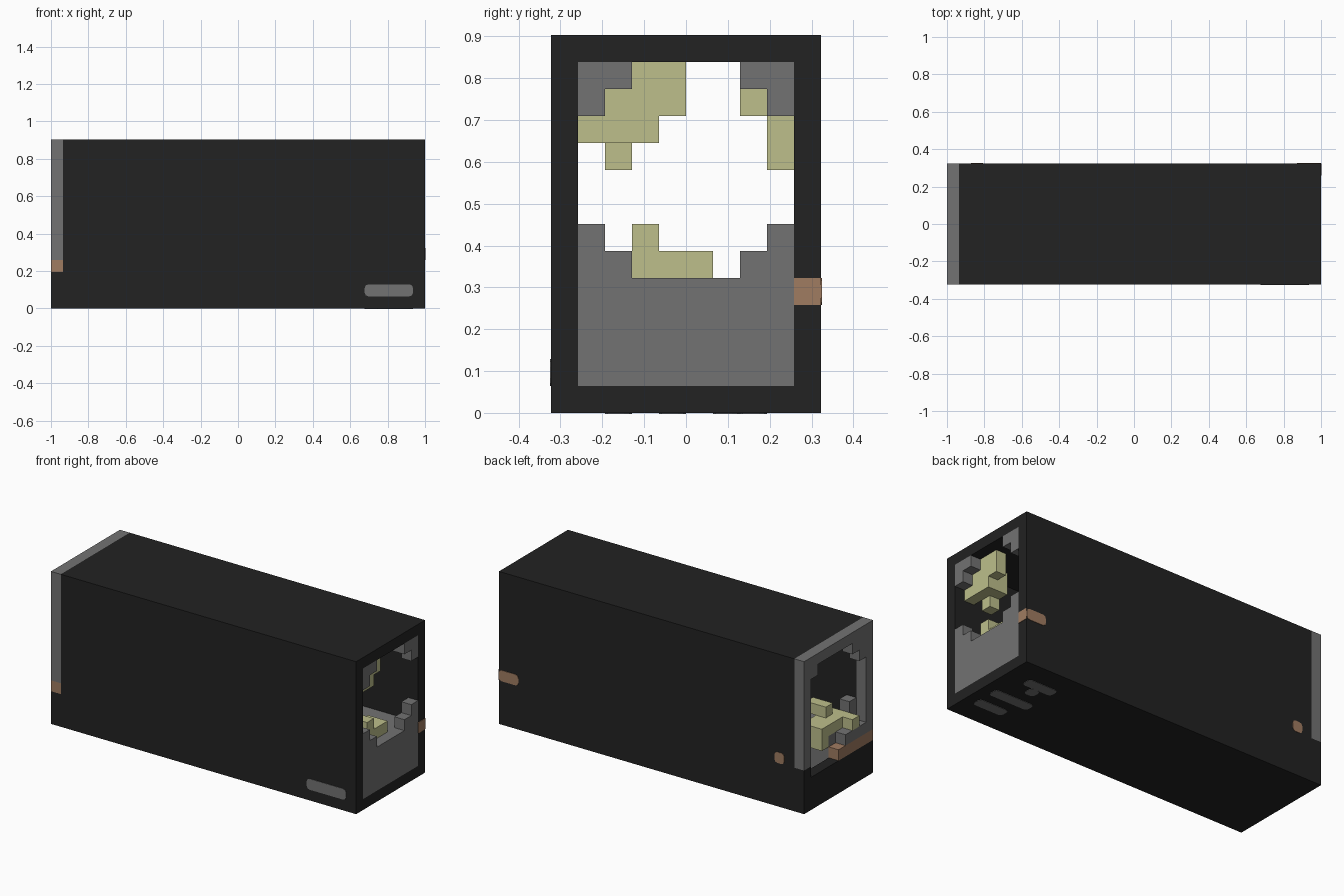
import bpy, bmesh
from mathutils import Vector

if "Cube" in bpy.data.objects:
    bpy.data.objects.remove(bpy.data.objects["Cube"], do_unlink=True)

# The whole model sits on a grid of cubes: LEN x WID x HGT
LEN, WID, HGT = 31, 10, 14
CELL = 2 / LEN
ORIGIN = Vector((-LEN / 2, -WID / 2, 0))
SKIN = 0.04      # how far a painted plate stands proud, in cells


def material(name, colour):
    mat = bpy.data.materials.new(name)
    mat.use_nodes = True
    mat.diffuse_color = (*colour, 1)
    mat.node_tree.nodes["Principled BSDF"].inputs["Base Color"].default_value = (*colour, 1)
    return mat


DARK = material("charcoal", (0.016, 0.016, 0.016))
GREY = material("stone grey", (0.17, 0.17, 0.17))
SAND = material("pale yellow", (0.51, 0.52, 0.26))
BROWN = material("copper brown", (0.35, 0.2, 0.12))


def add_box(bm, low, high):
    """Add a box between two grid corners."""
    low, high = Vector(low), Vector(high)
    verts = bmesh.ops.create_cube(bm, size=1)["verts"]
    for v in verts:
        centre = (low + high) / 2
        size = high - low
        v.co = (ORIGIN + centre + Vector(a * b for a, b in zip(v.co, size))) * CELL
    return verts


def finish(bm, name, mat):
    mesh = bpy.data.meshes.new(name)
    bm.to_mesh(mesh)
    bm.free()
    mesh.materials.append(mat)
    obj = bpy.data.objects.new(name, mesh)
    bpy.context.scene.collection.objects.link(obj)


def boxes(name, mat, *corners):
    bm = bmesh.new()
    for low, high in corners:
        add_box(bm, low, high)
    finish(bm, name, mat)


def slice_map(name, mat, start, end, top, rows):
    """Extrude a cross-section along x; rows go downwards, columns towards +y."""
    bm = bmesh.new()
    for r, row in enumerate(rows):
        for c, mark in enumerate(row):
            if mark == "#":
                add_box(bm, (start, c + 1, top - r), (end, c + 2, top - r + 1))
    finish(bm, name, mat)


def plate(name, mat, low, high, axis):
    """Thin painted plate with clipped corners, thin along the given axis."""
    bm = bmesh.new()
    add_box(bm, low, high)
    edges = [e for e in bm.edges
             if abs((e.verts[0].co - e.verts[1].co).normalized()[axis]) > 0.9]
    bmesh.ops.bevel(bm, geom=edges, offset=CELL * 0.3, segments=2,
                    profile=0.5, affect="EDGES")
    finish(bm, name, mat)


# Hollow casing, open along its length
boxes("casing", DARK,
      ((0, 0, 0), (LEN, WID, 1)),
      ((1, 0, HGT - 1), (LEN, WID, HGT)),
      ((1, 0, 1), (LEN, 1, HGT - 1)),
      ((1, WID - 1, 1), (LEN, WID, HGT - 1)))
boxes("end_sill", DARK, ((0, 0, 1), (1, WID, 3)),
      ((0, WID - 1, 3), (1, WID, 4)))

# Grey frame and copper strip on the -x end
boxes("end_frame", GREY,
      ((0, 0, HGT - 1), (1, WID, HGT)),
      ((0, 0, 4), (1, 1, HGT - 1)),
      ((0, WID - 1, 4), (1, WID, HGT - 1)))
boxes("copper_strip", BROWN, ((0, 0, 3), (1, 5, 4)))

# Stone bed inside, lower towards the -x end
boxes("stone_bed", GREY,
      ((4, 1, 1), (LEN, WID - 1, 5)),
      ((1, 1, 1), (4, 5, 5)),
      ((1, 1, 5), (2, 2, 7)))

# Rough stone mouth at the +x end
slice_map("mouth_roof_stone", GREY, LEN - 1, LEN, 12, ["##....##", "#......#"])
slice_map("mouth_floor_stone", GREY, LEN - 1, LEN, 6, ["#......#", "##....##"])
slice_map("mouth_side_stone", GREY, LEN - 3, LEN - 1, 12, ["......##"])

# Yellow growth behind the +x mouth
slice_map("roof_growth", SAND, LEN - 2, LEN - 1, 12, ["..##....", ".###....", "###....."])
slice_map("hanging_growth", SAND, LEN - 3, LEN - 2, 11, [".##.....", ".##.....", ".#......"])
slice_map("floor_growth", SAND, LEN - 3, LEN - 1, 6, ["..#.....", "..###..."])
slice_map("side_growth", SAND, LEN - 6, LEN - 4, 11, ["......#.", ".......#", ".......#"])

# Growth and stone at the -x end
slice_map("rear_roof_stone", GREY, 0, 1, 12, ["##.....#", "#......."])
slice_map("rear_bar", SAND, 0, 3, 5, [".#......"])
slice_map("rear_growth", SAND, 1, 3, 5, ["..###...", "....#..."])
slice_map("rear_tall_growth", SAND, 2, 4, 6, ["..#....."])
slice_map("rear_step_stone", GREY, 0, 1, 4, ["###....."])

# Grey pill on the front, grey marks underneath
plate("front_mark", GREY, (26, -SKIN, 1), (30, SKIN, 2), 1)
for name, start, end, row in (("wide", 26, 29, 7), ("middle", 26, 30, 4),
                              ("short", 27, 30, 2), ("dot", 27, 28, 6)):
    plate("under_mark_" + name, GREY, (start, row, -SKIN), (end, row + 1, SKIN), 2)

# Copper patches on the back wall and the +x rim
plate("back_patch_far", BROWN, (2, WID - SKIN, 4), (3, WID + SKIN, 5), 1)
plate("back_patch_near", BROWN, (29, WID - SKIN, 4), (LEN, WID + SKIN, 5), 1)
boxes("rim_patch", BROWN, ((LEN - SKIN, WID - 1, 4), (LEN + SKIN, WID, 5)))
